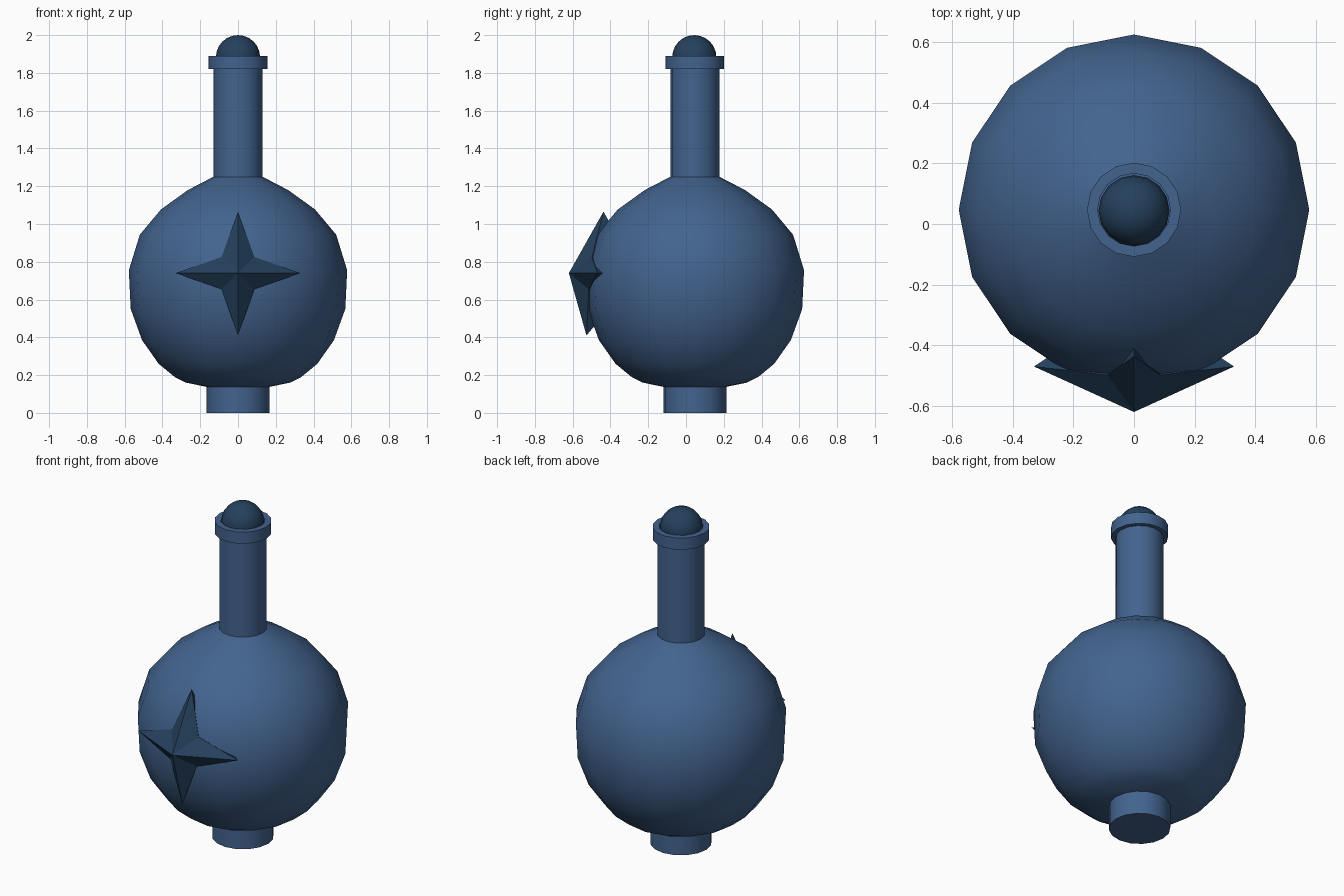
import bpy, bmesh, math
from mathutils import Vector

if "Cube" in bpy.data.objects:
    bpy.data.objects.remove(bpy.data.objects["Cube"])

SIDES = 16
AXIS_Y = 0.047


def material(name, rgb):
    m = bpy.data.materials.new(name)
    m.diffuse_color = (*rgb, 1)
    m.use_nodes = True
    m.node_tree.nodes["Principled BSDF"].inputs["Base Color"].default_value = m.diffuse_color
    return m


blue = material("bottle blue", (0.055, 0.125, 0.27))
navy = material("dark navy", (0.018, 0.052, 0.108))


def add_object(name, bm, mat, smooth_angle=None):
    bmesh.ops.recalc_face_normals(bm, faces=bm.faces)
    mesh = bpy.data.meshes.new(name)
    bm.to_mesh(mesh)
    bm.free()
    mesh.materials.append(mat)
    ob = bpy.data.objects.new(name, mesh)
    bpy.context.collection.objects.link(ob)
    if smooth_angle:
        bpy.ops.object.select_all(action='DESELECT')
        bpy.context.view_layer.objects.active = ob
        ob.select_set(True)
        bpy.ops.object.shade_smooth_by_angle(angle=math.radians(smooth_angle))
    return ob


def lathe(name, profile, mat):
    """Revolve (radius, z) points about the bottle axis; cap both ends."""
    bm = bmesh.new()
    rings = []
    for r, z in profile:
        rings.append([bm.verts.new((r * math.sin(i * math.tau / SIDES),
                                    AXIS_Y + r * math.cos(i * math.tau / SIDES), z))
                      for i in range(SIDES)])
    for a, b in zip(rings, rings[1:]):
        for i in range(SIDES):
            j = (i + 1) % SIDES
            bm.faces.new((a[i], a[j], b[j], b[i]))
    bm.faces.new(rings[0])
    bm.faces.new(rings[-1])
    return add_object(name, bm, mat, 35)


# Foot, round belly, neck and open collar in one turned profile
lathe("bottle", [
    (0.167, 0), (0.167, 0.138), (0.275, 0.16), (0.335, 0.19), (0.42, 0.26),
    (0.508, 0.385), (0.568, 0.55), (0.578, 0.755), (0.52, 0.943),
    (0.408, 1.077), (0.265, 1.18), (0.13, 1.25),
    (0.13, 1.82), (0.155, 1.82), (0.155, 1.89), (0.12, 1.89), (0.12, 1.84)], blue)

# Ball stopper
bm = bmesh.new()
bmesh.ops.create_uvsphere(bm, u_segments=SIDES, v_segments=12, radius=0.117)
bmesh.ops.translate(bm, verts=bm.verts, vec=Vector((0, AXIS_Y - 0.003, 1.883)))
add_object("stopper", bm, navy, 40)

# Four-pointed star on the belly, slightly tilted to follow its curve
bm = bmesh.new()
cz = 0.74
outline = [(0, -0.437, 0.325), (0.087, -0.498, 0.085), (0.33, -0.47, 0),
           (0.087, -0.515, -0.085), (0, -0.527, -0.33), (-0.087, -0.515, -0.085),
           (-0.33, -0.47, 0), (-0.087, -0.498, 0.085)]
rim = [bm.verts.new((x, y, cz + z)) for x, y, z in outline]
front = bm.verts.new((0, -0.62, cz))
back = bm.verts.new((0, -0.25, cz))
for i in range(8):
    a, b = rim[i], rim[(i + 1) % 8]
    bm.faces.new((a, b, front))
    bm.faces.new((b, a, back))
add_object("star_badge", bm, navy)
